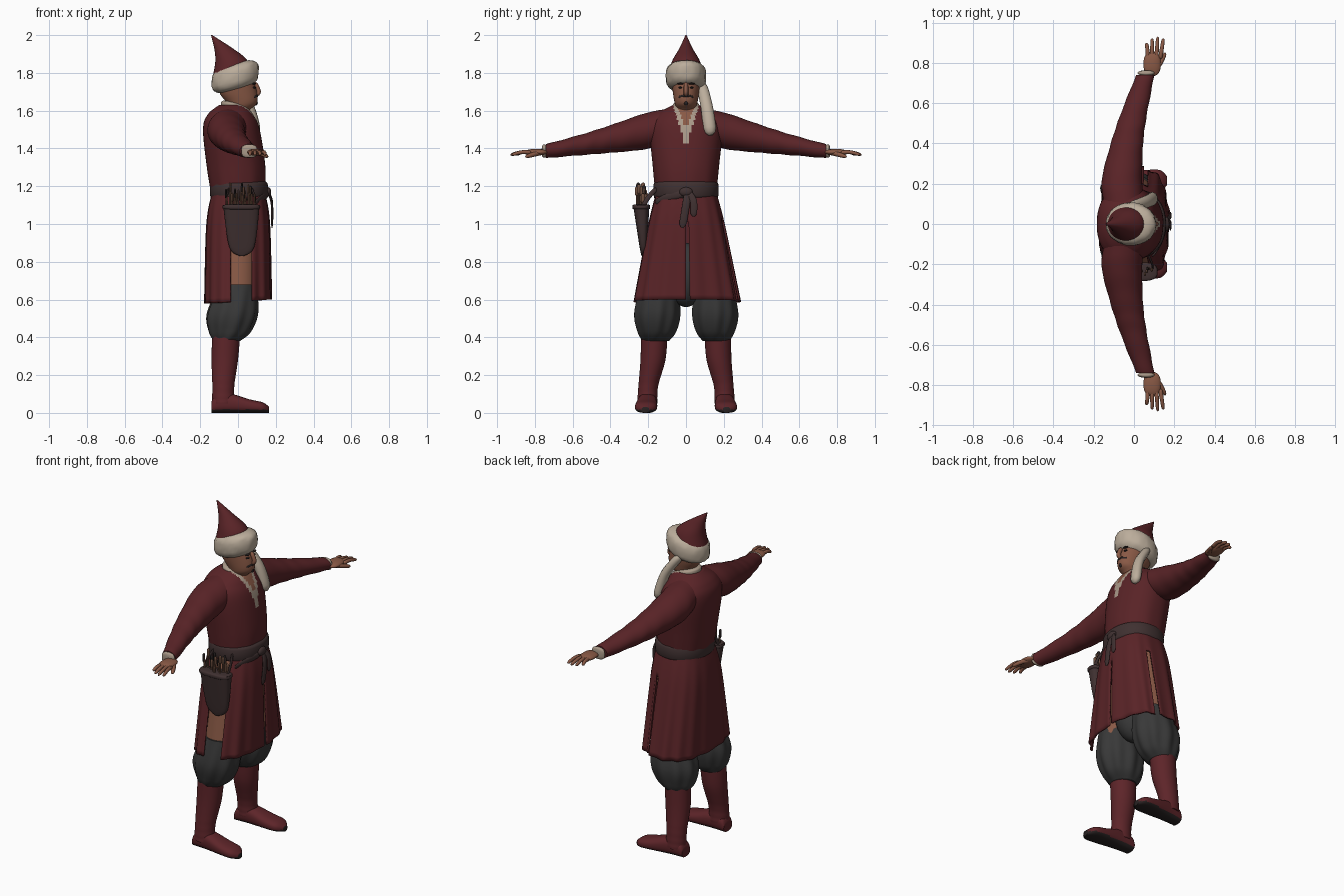
import bpy, bmesh, math, random
from math import sin, cos, pi
from mathutils import Vector

random.seed(4)
if "Cube" in bpy.data.objects:
    bpy.data.objects.remove(bpy.data.objects["Cube"])


def material(name, *rgb):
    made = bpy.data.materials.new(name)
    made.use_nodes = True
    made.diffuse_color = (*rgb, 1)
    shader = made.node_tree.nodes["Principled BSDF"]
    shader.inputs["Base Color"].default_value = (*rgb, 1)
    shader.inputs["Roughness"].default_value = .9
    return made


RED = material("tunic red", .1, .017, .02)
BOOT = material("boot red", .11, .018, .022)
FUR = material("cream fur", .5, .42, .33)
SKIN = material("tan skin", .25, .1, .06)
CLOTH = material("charcoal cloth", .04, .04, .04)
LEATHER = material("dark leather", .05, .03, .03)
DARK = material("near black", .02, .015, .015)
WOOD = material("arrow wood", .16, .08, .05)
LINEN = material("linen", .4, .32, .25)


def interpolate(rows, steps):
    """Smooth a list of equal-length tuples with a Catmull-Rom spline."""
    result = []
    last = len(rows) - 1
    for i in range(last):
        spans = list(zip(rows[max(i - 1, 0)], rows[i], rows[i + 1], rows[min(i + 2, last)]))
        for step in range(steps):
            t = step / steps
            result.append([b + t / 2 * (c - a + t * (2 * a - 5 * b + 4 * c - d + t * (3 * (b - c) + d - a)))
                           for a, b, c, d in spans])
    return result + [list(rows[-1])]


def bridge(name, rings, materials, caps=True, skip=None, paint=None):
    """Join rings of points into one smooth-shaded object."""
    bm = bmesh.new()
    loops = [[bm.verts.new(point) for point in ring] for ring in rings]
    count = len(loops[0])
    for row, (lower, upper) in enumerate(zip(loops, loops[1:])):
        for j in range(count):
            if skip and skip(360 * (j + .5) / count, row / len(loops)):
                continue
            k = (j + 1) % count
            bm.faces.new((lower[j], lower[k], upper[k], upper[j]))
    if caps:
        bm.faces.new(loops[0])
        bm.faces.new(loops[-1])
    bmesh.ops.recalc_face_normals(bm, faces=bm.faces)
    if paint:
        for face in bm.faces:
            face.material_index = paint(face.calc_center_median())
    mesh = bpy.data.meshes.new(name)
    bm.to_mesh(mesh)
    bm.free()
    for item in materials:
        mesh.materials.append(item)
    part = bpy.data.objects.new(name, mesh)
    bpy.context.collection.objects.link(part)
    bpy.ops.object.select_all(action="DESELECT")
    part.select_set(True)
    bpy.context.view_layer.objects.active = part
    bpy.ops.object.shade_smooth_by_angle(angle=math.radians(50))
    return part


def loft(name, rows, *materials, axis="z", sides=32, steps=5, power=2, shape=None, tilt=0, **options):
    """Each row: position along the axis, two centre values, two radii."""
    rows = interpolate(rows, steps)
    rings = []
    for i, (along, centre_a, centre_b, radius_a, radius_b) in enumerate(rows):
        ring = []
        for j in range(sides):
            turn = math.tau * j / sides
            scale = shape(turn, i / len(rows)) if shape else 1
            a, b = (math.copysign(abs(v) ** (2 / power), v) * scale for v in (cos(turn), sin(turn)))
            p, q, h = centre_a + radius_a * a, centre_b + radius_b * b, along + tilt * radius_a * a
            ring.append({"z": (p, q, h), "y": (p, h, q), "x": (h, p, q)}[axis])
        rings.append(ring)
    return bridge(name, rings, materials, **options)


def column(name, rows, *materials, **options):
    """Loft on the middle plane; each row: height, centre x, two radii."""
    return loft(name, [(z, x, 0, rx, ry) for z, x, rx, ry in rows], *materials, **options)


def ball(name, centre, radii, item, box=2, **options):
    """Ellipsoid whose upright profile gets squarer as box grows."""
    rows = []
    for i in range(-8, 9):
        angle = i * pi / 17
        height = math.copysign(abs(sin(angle)) ** (2 / box), i)
        width = cos(angle) ** (2 / box)
        rows.append((centre[2] + radii[2] * height, centre[0], centre[1], radii[0] * width, radii[1] * width))
    return loft(name, rows, item, steps=1, **options)


def tube(name, radius, item, *points, sides=10, flat=1, taper=0):
    """Round-ended tube along a smoothed path."""
    path = [Vector(point) for point in interpolate(points, 6)]
    last = len(path) - 1
    rings = []
    for i, point in enumerate(path):
        along = path[min(i + 1, last)] - path[max(i - 1, 0)]
        across = along.cross(Vector((1, 0, 0))).normalized()
        outward = along.cross(across).normalized() * flat
        u = i / last
        width = radius * (1 - taper * u) * max(.3, 1 - abs(2 * u - 1) ** 9)
        rings.append([point + width * (across * cos(turn) + outward * sin(turn))
                      for turn in (math.tau * j / sides for j in range(sides))])
    return bridge(name, rings, [item])


def fuzz(turn, u):
    return random.uniform(.98, 1.02)


# Head and face
column("head", [(1.53, -.03, .05, .06), (1.6, 0, .06, .05), (1.64, .02, .08, .06),
                (1.7, 0, .1, .07), (1.8, -.02, .09, .08)], SKIN)
tube("nose", .012, SKIN, (.09, 0, 1.75), (.11, 0, 1.7), (.09, 0, 1.68))
tube("moustache", .008, DARK, (.08, -.04, 1.67), (.1, 0, 1.68), (.08, .04, 1.67))
ball("chin_tuft", (.095, 0, 1.64), (.01, .01, .012), DARK)
for name, height, width in (("eye", 1.722, .01), ("brow", 1.743, .018)):
    for side, sign in (("left", 1), ("right", -1)):
        ball(f"{side}_{name}", (.085, sign * .03, height), (.01, width, .005), DARK)

# Hat with fur band and hanging fur tail
column("hat_cone", [(1.81, -.03, .1, .09), (1.87, -.04, .08, .07), (1.93, -.08, .045, .035),
                    (2, -.14, .003, .003)], RED, tilt=.1)
ball("hat_fur_band", (-.015, 0, 1.78), (.125, .107, .075), FUR, box=3, sides=48, tilt=.24, shape=fuzz)
tube("hat_fur_tail", .028, FUR, (-.03, .08, 1.75), (.06, .11, 1.62), (.1, .13, 1.47),
     flat=.8, taper=-.3)


# Tunic body with an open collar
def collar(centre):
    if centre.x < 0:
        return 0
    spread = abs(centre.y)
    if spread < (centre.z - 1.5) * .36:
        return 2
    return int(spread < (centre.z - 1.4) * .3)


def waist_gathers(turn, u):
    return 1 + .02 * sin(11 * turn) * max(0, .4 - u)


column("tunic_body", [(1.15, 0, .14, .16), (1.3, -.01, .155, .175), (1.5, -.035, .15, .19),
                      (1.58, -.04, .12, .15), (1.63, -.03, .07, .07)],
       RED, LINEN, SKIN, sides=96, steps=10, power=2.2, paint=collar, shape=waist_gathers)
ball("shirt_collar", (-.02, 0, 1.62), (.07, .07, .025), LINEN, box=4, tilt=-.2)


# Pleated skirt, open at both sides and at the front
def slit(degrees, u):
    right = 259 < degrees < 290 and u > .1
    left = 70 < degrees < 78 and u > .4
    front = degrees < 2 and u > .45
    return right or left or front


def pleats(turn, u):
    return 1 + u * (.022 * sin(15 * turn) + .014 * sin(8 * turn + 1))


skirt = column("tunic_skirt", [(1.17, 0, .14, .16), (1, 0, .167, .205), (.59, 0, .176, .288)],
               RED, sides=180, steps=10, power=2.5, tilt=.06, caps=False, skip=slit, shape=pleats)
skirt.modifiers.new("cloth_thickness", "SOLIDIFY").thickness = .01

# Sash with knot and hanging ends
ball("sash", (.005, 0, 1.18), (.154, .173, .055), LEATHER, box=5, sides=64, power=2.2)
ball("sash_knot", (.16, 0, 1.17), (.016, .035, .025), LEATHER)
tube("sash_long_end", .02, LEATHER, (.16, .01, 1.17), (.18, 0, 1.1), (.18, -.02, .98), flat=.3)
tube("sash_short_end", .018, LEATHER, (.16, .01, 1.17), (.18, .04, 1.12), (.18, .04, 1.04), flat=.3)
tube("sash_overlap", .02, LEATHER, (.16, -.02, 1.16), (.13, -.1, 1.14), (.09, -.16, 1.11), flat=.3)


# Cloth and leather folds
def sleeve_folds(turn, u):
    return 1 + .03 * u * sin(40 * u + 2 * sin(turn))


def puffs(turn, u):
    return 1 + .045 * sin(pi * u) * sin(9 * turn + 2 * u)


def ankle_folds(turn, u):
    return 1 + .025 * max(0, u - .4) * sin(50 * u + sin(turn))


def sole(centre):
    return int(centre.z < .018)


for side, sign in (("left", 1), ("right", -1)):
    def limb(name, rows, *materials, **options):
        """Loft with the second centre value mirrored to this side."""
        loft(f"{side}_{name}", [(a, b, sign * c, d, e) for a, b, c, d, e in rows], *materials, **options)

    # Sleeve, cuff and hand
    arm = [(.1, -.05, 1.52, .1, .09), (.22, -.06, 1.49, .1, .095), (.4, -.035, 1.45, .08, .073),
           (.55, 0, 1.42, .065, .055), (.74, .056, 1.386, .045, .037)]
    loft(side + "_sleeve", [(sign * row[0], *row[1:]) for row in arm], RED, axis="y", sides=36,
         steps=8, shape=sleeve_folds)
    ball(side + "_cuff", (.06, sign * .75, 1.386), (.042, .014, .035), LINEN, box=3, shape=fuzz)
    ball(side + "_palm", (.09, sign * .795, 1.38), (.043, .06, .018), SKIN, power=2.5)
    for i, finger in enumerate(("little", "ring", "middle", "index")):
        root, spread = .07 + .02 * i, .008 * (i - 1)
        reach = .93 - .008 * (i - 2) ** 2
        tube(f"{side}_{finger}_finger", .012, SKIN, (root, sign * .82, 1.378),
             (root + spread / 2, sign * .87, 1.38), (root + spread, sign * reach, 1.366), taper=.3)
    tube(side + "_thumb", .016, SKIN, (.1, sign * .77, 1.38), (.13, sign * .8, 1.37),
         (.156, sign * .85, 1.356), taper=.4)

    # Leg, puffed trousers and boot
    limb("thigh", [(1.08, 0, .1, .1, .08), (.62, 0, .145, .1, .1)], SKIN)
    limb("trouser_leg", [(.68, 0, .145, .1, .1), (.53, -.03, .153, .133, .12),
                         (.43, -.045, .155, .11, .1), (.38, -.06, .16, .07, .07)],
         CLOTH, sides=64, steps=8, shape=puffs)
    limb("boot_shaft", [(.41, -.063, .168, .074, .07), (.28, -.07, .175, .07, .066),
                        (.14, -.078, .2, .058, .052), (.05, -.078, .205, .06, .054)],
         BOOT, steps=10, shape=ankle_folds)
    foot = [(-.14, .04, .03), (-.12, .045, .045), (-.05, .05, .052), (.06, .058, .036),
            (.13, .054, .028), (.165, .02, .016)]
    loft(side + "_boot_foot", [(x, sign * (.207 + x / 20), tall, wide, tall) for x, wide, tall in foot],
         BOOT, DARK, axis="x", power=2.5, paint=sole)
ball("trouser_seat", (0, 0, .73), (.11, .1, .17), CLOTH)

# Quiver with arrows and hanging straps
loft("quiver", [(.83, .02, -.225, .01, .01), (.88, .02, -.226, .067, .02),
                (1.1, .018, -.237, .097, .043)], LEATHER, power=3)
ball("quiver_rim", (.018, -.237, 1.09), (.1, .047, .015), LEATHER, box=4, power=3)
for i in range(14):
    x = -.055 + .011 * i
    y = random.uniform(-.26, -.21)
    top = random.uniform(1.16, 1.22)
    tip = Vector((x + random.uniform(-.01, .01), y, top))
    tube("arrow_shaft", .006, WOOD, (x, y, 1.06), tip, sides=6)
    tube("arrow_fletching", .011, WOOD if i % 3 else DARK, tip - Vector((0, 0, .05)), tip, sides=6, flat=.6)
for x in (-.06, .09):
    tube("quiver_strap", .012, LEATHER, (x, -.235, 1.08), (x, -.2, 1.14), (x * .8, -.155, 1.19), flat=.4)
